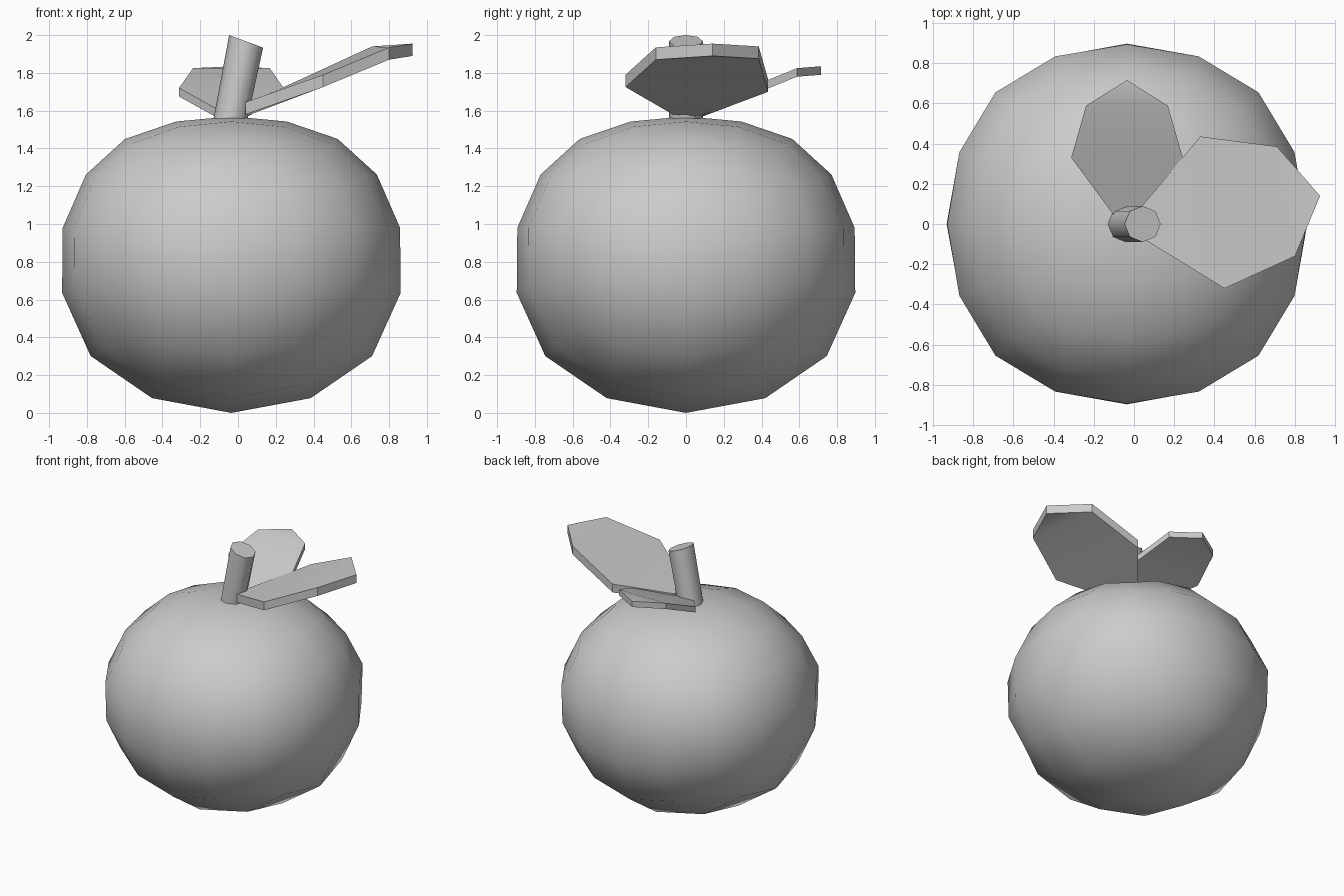
import bpy, bmesh, math

cube = bpy.data.objects.get("Cube")
if cube:
    bpy.data.objects.remove(cube, do_unlink=True)

grey = bpy.data.materials.new("plain_grey")
grey.use_nodes = True
colour = (0.6, 0.6, 0.6, 1)
grey.diffuse_color = colour
grey.node_tree.nodes["Principled BSDF"].inputs["Base Color"].default_value = colour


def add_object(name, bm):
    bmesh.ops.recalc_face_normals(bm, faces=bm.faces)
    mesh = bpy.data.meshes.new(name)
    bm.to_mesh(mesh)
    bm.free()
    mesh.materials.append(grey)
    obj = bpy.data.objects.new(name, mesh)
    bpy.context.collection.objects.link(obj)
    bpy.ops.object.select_all(action="DESELECT")
    obj.select_set(True)
    bpy.context.view_layer.objects.active = obj
    return obj


CENTRE = -0.035

# Fruit body: subdivided cube, tapered upward, flat on top and pointed below
bm = bmesh.new()
bmesh.ops.create_cube(bm, size=2)
body = add_object("fruit_body", bm)
sub = body.modifiers.new("round", "SUBSURF")
sub.levels = sub.render_levels = 2
sub.use_limit_surface = False
bpy.ops.object.modifier_apply(modifier=sub.name)
reach = max(v.co.z for v in body.data.vertices)
for v in body.data.vertices:
    k = v.co / reach
    width = 0.893 * (1 - 0.19 * k.z)
    v.co = (CENTRE + k.x * width, k.y * width,
            0.785 * (1 + k.z) + 0.195 * (1 - k.z ** 2))
bpy.ops.object.shade_smooth()

# Stem: leaning eight-sided cylinder with a slanted tip
bm = bmesh.new()
bmesh.ops.create_cone(bm, cap_ends=True, segments=8, radius1=0.09, radius2=0.09, depth=1)
for v in bm.verts:
    if v.co.z > 0:
        v.co.z = 1.967 - 0.37 * v.co.x
        v.co.x += 0.043
    else:
        v.co.z = 1.54
        v.co.x -= 0.043
add_object("stem", bm)
bpy.ops.object.shade_smooth_by_angle(angle=math.radians(50))


def leaf(name, pairs, tip, thickness):
    """Span left and right outline points, close at the tip, thicken downward."""
    bm = bmesh.new()
    rows = [[bm.verts.new(p) for p in pair] for pair in pairs]
    for (a, b), (c, d) in zip(rows, rows[1:]):
        bm.faces.new((a, b, d, c))
    bm.faces.new((*rows[-1], bm.verts.new(tip)))
    top = bm.faces[:]
    result = bmesh.ops.extrude_face_region(bm, geom=top, use_keep_orig=True)
    for v in result["geom"]:
        if isinstance(v, bmesh.types.BMVert):
            v.co.z -= thickness
    add_object(name, bm)
    bpy.ops.object.shade_smooth_by_angle(angle=math.radians(30))


# Large leaf on the left side
leaf("large_leaf",
     [((0.04, 0.09, 1.635), (0.04, -0.07, 1.645)),
      ((0.33, 0.435, 1.765), (0.45, -0.32, 1.79)),
      ((0.71, 0.385, 1.94), (0.80, -0.16, 1.935))],
     (0.925, 0.14, 1.955), 0.065)

# Small leaf at the back, mirrored about the stem
leaf("small_leaf",
     [[(CENTRE + side * w, y, z) for side in (-1, 1)]
      for w, y, z in ((0.07, 0.05, 1.605), (0.277, 0.33, 1.72), (0.203, 0.588, 1.825))],
     (CENTRE, 0.715, 1.835), 0.045)
